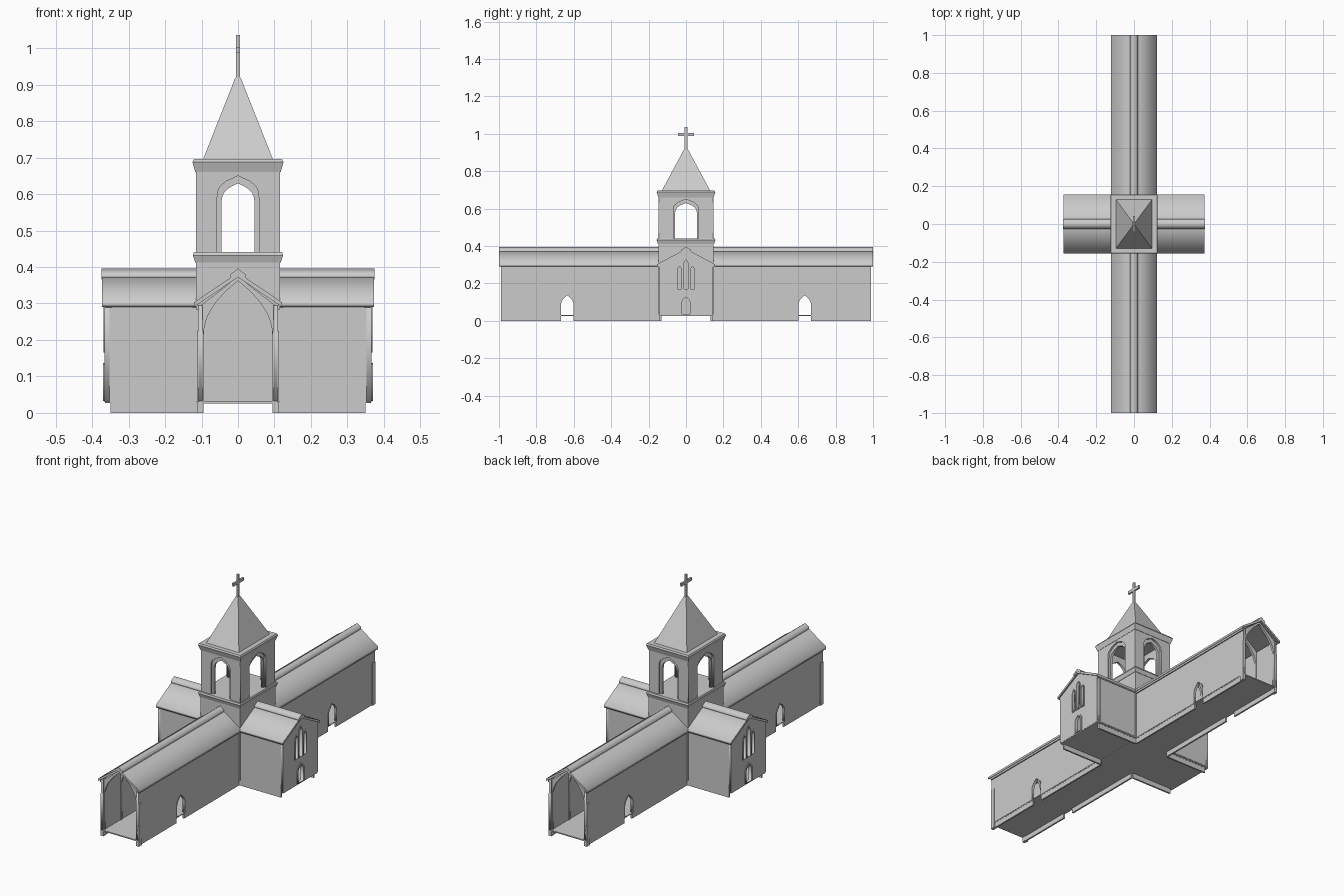
import bpy
import bmesh
from mathutils import Matrix

old = bpy.data.objects.get("Cube")
if old:
    bpy.data.objects.remove(old, do_unlink=True)

stone = bpy.data.materials.new("pale_grey_stone")
stone.use_nodes = True
GREY = (0.6, 0.6, 0.6, 1)
stone.diffuse_color = GREY
stone.node_tree.nodes["Principled BSDF"].inputs["Base Color"].default_value = GREY


def finish(name, bm):
    bmesh.ops.remove_doubles(bm, verts=bm.verts, dist=1e-5)
    bmesh.ops.recalc_face_normals(bm, faces=bm.faces)
    mesh = bpy.data.meshes.new(name)
    bm.to_mesh(mesh)
    bm.free()
    mesh.materials.append(stone)
    ob = bpy.data.objects.new(name, mesh)
    bpy.context.collection.objects.link(ob)
    return ob


def frustum(name, base, z0, top, z1, centre=(0, 0)):
    """Four-sided block from half-size base at z0 to half-size top at z1."""
    bm = bmesh.new()
    bmesh.ops.create_cube(bm, size=2)
    for v in bm.verts:
        hx, hy = top if v.co.z > 0 else base
        v.co = (centre[0] + v.co.x * hx, centre[1] + v.co.y * hy,
                z1 if v.co.z > 0 else z0)
    return finish(name, bm)


def box(name, x, y, z):
    half = ((x[1] - x[0]) / 2, (y[1] - y[0]) / 2)
    return frustum(name, half, z[0], half, z[1],
                   ((x[0] + x[1]) / 2, (y[0] + y[1]) / 2))


def panel(name, axis, start, end, outline, holes=()):
    """Upright outline with holes, extruded along an axis from start to end."""
    curve = bpy.data.curves.new(name, 'CURVE')
    curve.dimensions = '2D'
    curve.fill_mode = 'BOTH'
    curve.extrude = abs(end - start) / 2
    for loop in (outline, *holes):
        spline = curve.splines.new('POLY')
        spline.points.add(len(loop) - 1)
        for p, (u, v) in zip(spline.points, loop):
            p.co = (u, v, 0, 1)
        spline.use_cyclic_u = True
    temp = bpy.data.objects.new(name, curve)
    bpy.context.collection.objects.link(temp)
    deps = bpy.context.evaluated_depsgraph_get()
    mesh = bpy.data.meshes.new_from_object(temp.evaluated_get(deps))
    bm = bmesh.new()
    bm.from_mesh(mesh)
    bpy.data.objects.remove(temp, do_unlink=True)
    bpy.data.meshes.remove(mesh)
    mid = (start + end) / 2
    if axis == 'x':
        rows = ((0, 0, 1, mid), (1, 0, 0, 0), (0, 1, 0, 0), (0, 0, 0, 1))
    else:
        rows = ((1, 0, 0, 0), (0, 0, -1, mid), (0, 1, 0, 0), (0, 0, 0, 1))
    bm.transform(Matrix(rows))
    return finish(name, bm)


def arch(w, z0, spring, top, centre=0, n=4, power=2):
    """Pointed arch outline; a higher power makes it rounder."""
    right = [(w * (1 - (i / n) ** power), spring + (top - spring) * i / n)
             for i in range(n)]
    pts = [(w, z0)] + right + [(0, top)]
    pts += [(-u, v) for u, v in reversed(right)] + [(-w, z0)]
    return [(centre + u, v) for u, v in pts]


def notched(half, z0, shoulder, opening, apex=None):
    """Wall outline whose opening runs through its bottom edge."""
    head = [(0, apex)] if apex else []
    return [(-half, z0), (-half, shoulder)] + head + [(half, shoulder), (half, z0)] + opening


def chevron(half, eave, apex, thick):
    return [(-half, eave), (0, apex), (half, eave),
            (half, eave - thick), (0, apex - thick), (-half, eave - thick)]


# Crossing and floors
frustum("crossing_block", (.115, .148), .03, (.115, .148), .42)
box("nave_floor", (-.107, .107), (-.99, .99), (.026, .032))
box("transept_floor", (-.365, .365), (-.142, .142), (.0265, .0315))

for s in (-1, 1):
    end = "front" if s < 0 else "back"
    side = "left" if s > 0 else "right"

    # Nave walls with a pointed side door through each
    for t in (-1, 1):
        wing = "left" if t > 0 else "right"
        door = arch(.033, .03, .09, .137, s * .635)
        lo, hi = sorted((s * .14, s * .99))
        wall = [(lo, .03), (lo, .295), (hi, .295), (hi, .03)] + door
        panel(f"nave_wall_{end}_{wing}", 'x', t * .097, t * .109, wall)
        for a, b in ((.14, .602), (.668, .985)):
            box(f"nave_plinth_{end}_{wing}", sorted((t * .097, t * .106)),
                sorted((s * a, s * b)), (0, .03))
        panel(f"nave_door_trim_{end}_{wing}", 'x', t * .107, t * .111,
              arch(.037, .03, .09, .143, s * .635), [arch(.033, .031, .09, .137, s * .635)])

    # Nave roof, ridge cap and eave mouldings
    panel(f"nave_roof_{end}", 'y', s * .14, s * 1.0, chevron(.121, .303, .385, .013))
    panel(f"nave_ridge_cap_{end}", 'y', s * .14, s * 1.0, chevron(.022, .379, .396, .014))
    for t in (-1, 1):
        box("nave_eave_moulding", sorted((t * .105, t * .115)),
            sorted((s * .14, s * .99)), (.284, .296))

    # Open end arch and the ribs behind it
    rib = notched(.104, .03, .293, arch(.094, .03, .215, .362, n=8), .374)
    for i in range(6):
        y = .985 - .14 * i
        panel(f"nave_rib_{end}", 'y', s * (y - .012), s * y, rib)
    for t in (-1, 1):
        box(f"end_pier_{end}", sorted((t * .095, t * .112)),
            sorted((s * .965, s * .99)), (0, .225))

    # Inner door at the end of the nave
    panel(f"inner_door_{end}", 'y', s * .146, s * .152, arch(.03, .03, .115, .156))

    # Transept gable with three lancets and a door
    lancets = [arch(.012, .17, .30, .327),
               arch(.010, .17, .27, .292, -.035), arch(.010, .17, .27, .292, .035)]
    gable = [(-.145, .03), (-.145, .297), (0, .384), (.145, .297), (.145, .03)]
    panel(f"transept_gable_{side}", 'x', s * .353, s * .366, gable,
          lancets + [arch(.021, .036, .10, .127)])
    panel(f"transept_door_trim_{side}", 'x', s * .364, s * .370,
          arch(.028, .033, .105, .137), [arch(.021, .036, .10, .127)])
    for hole, c, w, spring, top in zip(lancets, (0, -.035, .035), (.016, .013, .013),
                                       (.30, .27, .27), (.333, .297, .297)):
        panel(f"lancet_trim_{side}", 'x', s * .364, s * .369,
              arch(w, .165, spring, top, c), [hole])

    # Transept side walls, plinths and raised panels
    for t in (-1, 1):
        box(f"transept_wall_{side}", sorted((s * .11, s * .366)),
            sorted((t * .132, t * .145)), (.03, .298))
        box(f"transept_plinth_{side}", sorted((s * .105, s * .35)),
            sorted((t * .132, t * .141)), (0, .03))
        box(f"transept_side_panel_{side}", sorted((s * .125, s * .345)),
            sorted((t * .144, t * .147)), (.035, .288))
        box(f"transept_eave_moulding_{side}", sorted((s * .112, s * .366)),
            sorted((t * .14, t * .15)), (.288, .3))

    # Transept roof and ridge cap
    panel(f"transept_roof_{side}", 'x', s * .11, s * .373, chevron(.155, .303, .385, .013))
    panel(f"transept_ridge_cap_{side}", 'x', s * .11, s * .375, chevron(.026, .38, .396, .014))

    # Belfry walls: each has an outer arch and a narrower inner one
    panel(f"belfry_wall_{end}", 'y', s * .135, s * .146,
          notched(.115, .435, .665, arch(.057, .435, .59, .65, power=3)))
    panel(f"belfry_inner_wall_{end}", 'y', s * .122, s * .136,
          notched(.11, .435, .665, arch(.045, .435, .575, .63, power=3)))
    panel(f"belfry_wall_{side}", 'x', s * .105, s * .1155,
          notched(.1455, .435, .665, arch(.068, .435, .59, .65, power=3)))
    panel(f"belfry_inner_wall_{side}", 'x', s * .093, s * .106,
          notched(.14, .435, .665, arch(.058, .435, .575, .63, power=3)))

# Tower ledge, cornice and spire
frustum("tower_ledge", (.117, .15), .412, (.124, .157), .432)
frustum("tower_ledge_cap", (.124, .157), .432, (.121, .154), .441)
frustum("tower_cornice", (.117, .148), .66, (.125, .157), .688)
frustum("tower_cornice_cap", (.125, .157), .688, (.121, .153), .696)
frustum("spire", (.096, .13), .695, (.007, .009), .92)

# Cross
box("cross_post", (-.005, .005), (-.007, .007), (.915, 1.036))
box("cross_arm", (-.005, .005), (-.043, .043), (.988, 1.004))
